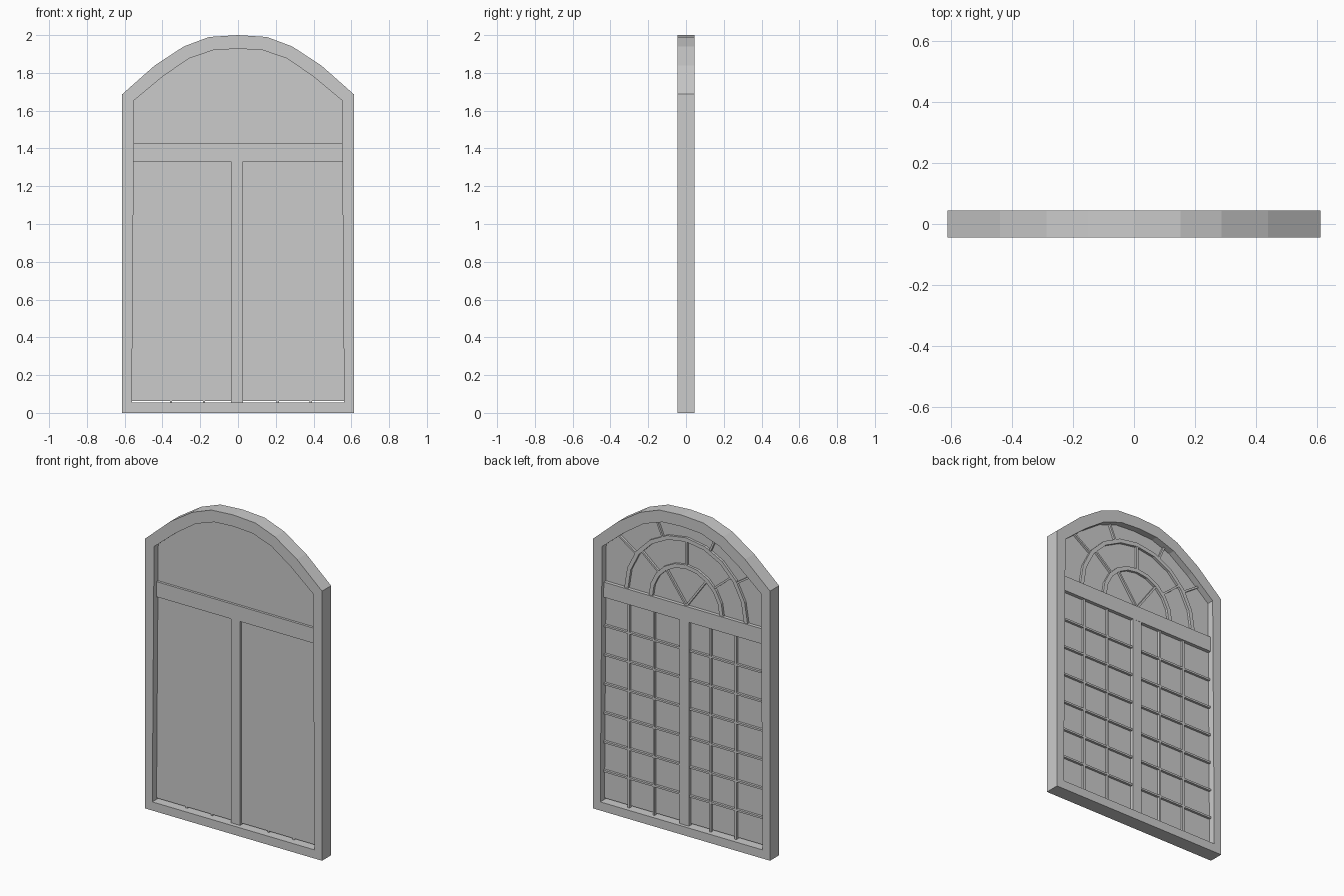
import bpy, bmesh
from math import sin, cos, pi, radians

if "Cube" in bpy.data.objects:
    bpy.data.objects.remove(bpy.data.objects["Cube"])


def finish(name, bm):
    bmesh.ops.recalc_face_normals(bm, faces=bm.faces)
    me = bpy.data.meshes.new(name)
    bm.to_mesh(me)
    bm.free()
    ob = bpy.data.objects.new(name, me)
    bpy.context.collection.objects.link(ob)
    return ob


def band(name, outer, inner, y0, y1, closed):
    """Solid strip between two matching (x, z) outlines, from y0 to y1."""
    bm = bmesh.new()
    loops = [[bm.verts.new((x, y, z)) for x, z in pts]
             for pts, y in ((outer, y0), (outer, y1), (inner, y1), (inner, y0))]
    n = len(outer)
    for i in range(n if closed else n - 1):
        j = (i + 1) % n
        for a, b in zip(loops, loops[1:] + loops[:1]):
            bm.faces.new((a[i], a[j], b[j], b[i]))
    if not closed:
        bm.faces.new([l[0] for l in loops])
        bm.faces.new([l[-1] for l in loops])
    return finish(name, bm)


def plate(name, pts, y0, y1):
    """Extrude an (x, z) outline from y0 to y1."""
    bm = bmesh.new()
    f = bm.faces.new([bm.verts.new((x, y0, z)) for x, z in pts])
    ext = bmesh.ops.extrude_face_region(bm, geom=[f])["geom"]
    bmesh.ops.translate(bm, vec=(0, y1 - y0, 0),
                        verts=[v for v in ext if isinstance(v, bmesh.types.BMVert)])
    return finish(name, bm)


def box(name, x0, x1, z0, z1, y0, y1):
    return plate(name, [(x0, z0), (x1, z0), (x1, z1), (x0, z1)], y0, y1)


def mirrored(half):
    """Right half outline, bottom to apex, completed on the left."""
    return half + [(-x, z) for x, z in reversed(half[:-1])]


# Arched outer frame
outer = mirrored([(.613, 0), (.613, 1.687), (.44, 1.84), (.287, 1.94), (.153, 1.99), (0, 2)])
inner = mirrored([(.562, .054), (.55, 1.655), (.397, 1.782), (.26, 1.876), (.132, 1.92), (0, 1.928)])
band("arched_frame", outer, inner, -.045, .045, True)

# Glass sheet, leaving a thin gap at the sill
glass = [(x * 1.01, .063 if z < .1 else z + .01) for x, z in inner]
plate("glass", glass, -.003, .003)

# Transom and centre mullion
box("transom", -.557, .557, 1.33, 1.425, -.018, .025)
box("mullion", -.037, .027, .05, 1.335, -.018, .024)

# Lower grid of glazing bars on the back
B0, B1, W = -.002, .018, .006
for x in (-.355, -.18, .21, .385):
    box("vertical_bar", x - W, x + W, .05, 1.335, B0, B1)
for k in range(1, 7):
    z = 1.33 - .182 * k
    box("horizontal_bar", -.56, .56, z - W, z + W, B0, B1)

# Fanlight: two half-round bars and radiating spokes
CX, CZ = -.012, 1.423


def arc(r, n=10):
    return [(CX + r * cos(pi * i / n), CZ + r * sin(pi * i / n)) for i in range(n + 1)]


for r in (.257, .427):
    band("fan_arc", arc(r), arc(r - .025), B0, B1, False)


def spoke(deg, r0, r1):
    c, s = cos(radians(deg)), sin(radians(deg))
    pts = [(CX + r * c - w * s, CZ + r * s + w * c)
           for r, w in ((r0, -W), (r1, -W), (r1, W), (r0, W))]
    plate("fan_spoke", pts, B0, B1 - .001)


for angles, r0, r1 in (((54, 126), 0, .24), ((40, 90, 140), .245, .41),
                       ((34, 146), .412, .575), ((67, 113), .412, .53)):
    for a in angles:
        spoke(a, r0, r1)
